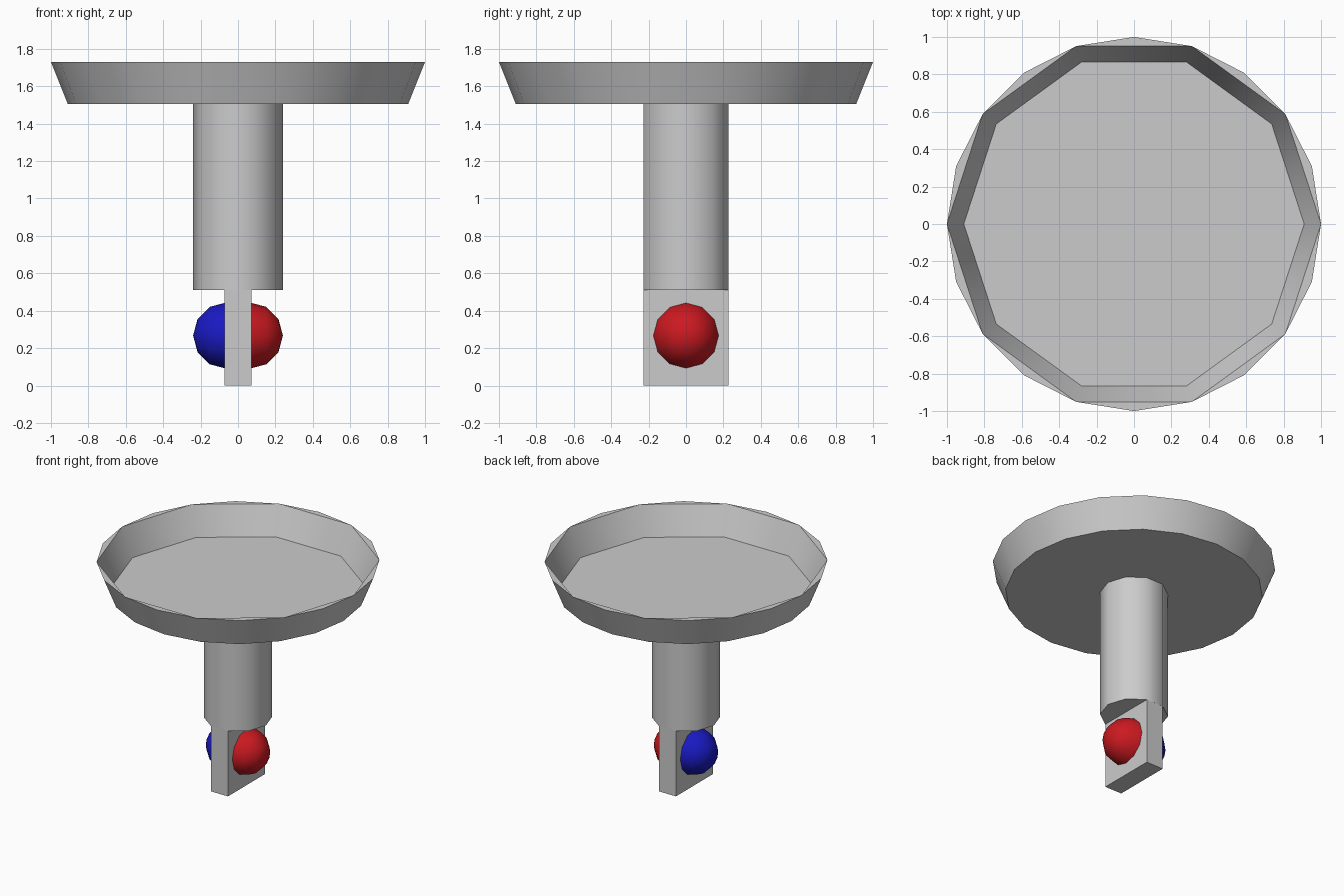
import bpy, bmesh, math
from mathutils import Matrix

if "Cube" in bpy.data.objects:
    bpy.data.objects.remove(bpy.data.objects["Cube"])


def finish(name, bm, angle=45, color=None):
    bmesh.ops.recalc_face_normals(bm, faces=bm.faces)
    mesh = bpy.data.meshes.new(name)
    bm.to_mesh(mesh)
    bm.free()
    obj = bpy.data.objects.new(name, mesh)
    bpy.context.collection.objects.link(obj)
    if color:
        mat = bpy.data.materials.new(name + "_paint")
        mat.diffuse_color = color
        mat.use_nodes = True
        mat.node_tree.nodes["Principled BSDF"].inputs["Base Color"].default_value = mat.diffuse_color
        mesh.materials.append(mat)
    bpy.ops.object.select_all(action='DESELECT')
    obj.select_set(True)
    bpy.context.view_layer.objects.active = obj
    bpy.ops.object.shade_smooth_by_angle(angle=math.radians(angle))
    return obj


def ring(bm, n, r, z):
    return [bm.verts.new((r * math.cos(2 * math.pi * i / n),
                          r * math.sin(2 * math.pi * i / n), z)) for i in range(n)]


def bridge(bm, a, b):
    n = len(a)
    for i in range(n):
        j = (i + 1) % n
        bm.faces.new((a[i], a[j], b[j], b[i]))


# Dish: 20-sided outside, 10-sided inside, sharing every second rim point
bm = bmesh.new()
base = ring(bm, 20, 0.91, 1.505)
rim = ring(bm, 20, 1.0, 1.73)
floor = ring(bm, 10, 0.91, 1.512)
bm.faces.new(base)
bm.faces.new(floor)
bridge(bm, base, rim)
bridge(bm, floor, rim[::2])
for i in range(0, 20, 2):
    bm.faces.new((rim[i], rim[i + 1], rim[(i + 2) % 20]))
finish("dish", bm)

# Stem: ten-sided column
bm = bmesh.new()
low, high = ring(bm, 10, 0.24, 0.51), ring(bm, 10, 0.24, 1.505)
bridge(bm, low, high)
bm.faces.new(low)
bm.faces.new(high)
finish("stem", bm)

# Blade: flat plate under the stem
bm = bmesh.new()
bmesh.ops.create_cube(bm, size=1, matrix=Matrix.Translation((0, 0, 0.255))
                      @ Matrix.Diagonal((0.146, 0.456, 0.51, 1)))
finish("blade", bm)

# Lamps: a half ball on each face of the blade
for name, side, color in (("red_lamp", 1, (0.6, 0.01, 0.015, 1)),
                          ("blue_lamp", -1, (0.01, 0.01, 0.55, 1))):
    bm = bmesh.new()
    bmesh.ops.create_uvsphere(bm, u_segments=12, v_segments=6, radius=0.177,
                              matrix=Matrix.Translation((side * 0.063, 0, 0.267))
                              @ Matrix.Rotation(math.pi / 2, 4, 'Y'))
    bmesh.ops.bisect_plane(bm, geom=bm.verts[:] + bm.edges[:] + bm.faces[:], dist=1e-5,
                           plane_co=(side * 0.063, 0, 0), plane_no=(side, 0, 0),
                           clear_inner=True)
    bmesh.ops.holes_fill(bm, edges=[e for e in bm.edges if e.is_boundary], sides=0)
    finish(name, bm, 45, color)
